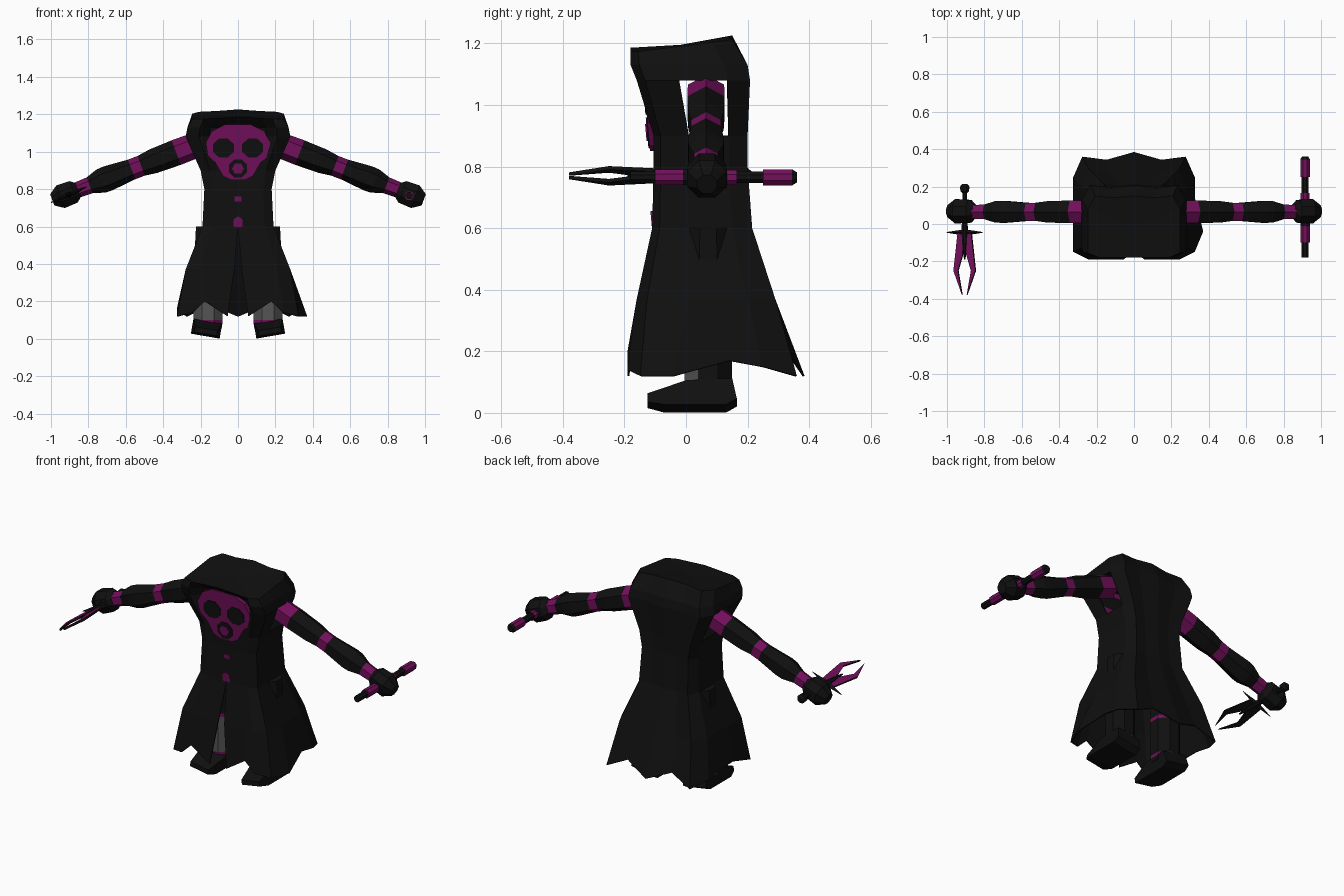
import bpy, bmesh, math
from mathutils import Matrix, Vector

if "Cube" in bpy.data.objects:
    bpy.data.objects.remove(bpy.data.objects["Cube"])


def material(name, rgb):
    m = bpy.data.materials.new(name)
    m.use_nodes = True
    m.diffuse_color = (*rgb, 1)
    m.node_tree.nodes["Principled BSDF"].inputs["Base Color"].default_value = (*rgb, 1)
    return m


BLACK, MAGENTA, GREY = 0, 1, 2
MATS = [material("cloth black", (.005, .005, .005)),
        material("magenta", (.17, .005, .105)),
        material("shin grey", (.09, .09, .09))]


def finish(name, bm, matrix=Matrix(), rule=None):
    bmesh.ops.recalc_face_normals(bm, faces=bm.faces)
    if rule:
        for f in bm.faces:
            f.material_index = rule(f)
    bm.transform(matrix)
    me = bpy.data.meshes.new(name)
    bm.to_mesh(me)
    bm.free()
    for m in MATS:
        me.materials.append(m)
    ob = bpy.data.objects.new(name, me)
    bpy.context.collection.objects.link(ob)
    return ob


def loft(name, stations, sides, matrix, spin=0, rule=None):
    """Tube along local z; each station is (position, radius, colour of next span)."""
    bm = bmesh.new()
    rings = []
    for p, r, _ in stations:
        ang = [math.tau * (i + spin) / sides for i in range(sides)]
        rings.append([bm.verts.new((r * math.cos(a), r * math.sin(a), p)) for a in ang])
    for (a, b), st in zip(zip(rings, rings[1:]), stations):
        for i in range(sides):
            j = (i + 1) % sides
            bm.faces.new((a[i], a[j], b[j], b[i])).material_index = st[2]
    bm.faces.new(rings[0]).material_index = stations[0][2]
    bm.faces.new(rings[-1]).material_index = stations[-1][2]
    return finish(name, bm, matrix, rule)


def prism(name, outline, place, rule):
    """Closed slab: place(point, side) gives the corner for side -1 and 1."""
    bm = bmesh.new()
    a, b = [[bm.verts.new(place(p, s)) for p in outline] for s in (-1, 1)]
    bm.faces.new(a)
    bm.faces.new(b)
    for i in range(len(a)):
        j = (i + 1) % len(a)
        bm.faces.new((a[i], a[j], b[j], b[i]))
    return finish(name, bm, rule=rule)


def polygon(cx, cz, rx, rz, n, spin=0):
    return [(cx + rx * math.cos(math.tau * (i + spin) / n),
             cz + rz * math.sin(math.tau * (i + spin) / n)) for i in range(n)]


# Hooded robe: columns around half the body, rings from hem to crown
columns = [(0, -1), (.55, -1), (.75, -1), (1, -.85), (1, -.25),
           (1, .2), (1, .6), (.85, 1), (.45, .94), (0, 1)]
hem_z = [.12, .2, .14, .12, .17, .17, .15, .12, .18, .12]
# z, half width, front y, back y, recessed face y, slit half width
rings = [(.12, .325, -.19, .36, None, .055), (.37, .28, -.16, .29, None, .02),
         (.6, .19, -.11, .215, None, 0), (.8, .18, -.105, .2, None, 0),
         (.9, .2, -.105, .2, None, 0), (1.08, .28, -.16, .208, -.11, 0),
         (1.13, .27, -.18, .2, -.12, 0), (1.18, .245, -.18, .15, None, 0)]
bm = bmesh.new()
grid = []
loop = [(i, 1) for i in range(10)] + [(i, -1) for i in range(8, -1, -1)]
for k, (z, hw, yf, yb, face_y, slit) in enumerate(rings):
    row = []
    for i, s in loop:
        u, v = columns[i]
        x, y, h = s * u * hw, (yf + yb) / 2 + v * (yb - yf) / 2, z
        if i == 0:
            x = s * slit
        if face_y and i < 2:
            y = face_y
        if k == 0:
            h = hem_z[i]
            if i == 9:
                y += .025
            if i == 4 and s == 1:
                x, y, h = x + .045, -.04, .12
        if k == len(rings) - 1:
            h += .02 * (v + 1) + .015 * (.4 - abs(u))
        row.append(bm.verts.new((x, y, h)))
    grid.append(row)
for k in range(len(rings) - 1):
    for c in range(len(loop) - 1):
        armhole = k == 4 and c in (4, 5, 12, 13)
        if not armhole:
            bm.faces.new((grid[k][c], grid[k][c + 1], grid[k + 1][c + 1], grid[k + 1][c]))
crown = bm.faces.new(grid[-1][:-1])
bmesh.ops.poke(bm, faces=[crown])
bmesh.ops.remove_doubles(bm, verts=bm.verts, dist=.0005)
robe = finish("hooded_robe", bm)
lining = robe.modifiers.new("cloth thickness", 'SOLIDIFY')
lining.thickness = .006
lining.offset = -1


# Mask and its details, lying on a slightly leaning plane
def plate(name, outline, lift, colour, depth):
    def place(p, s):
        front = -.118 - .09 * (p[1] - .86) - lift
        return (p[0], front + (depth if s > 0 else 0), p[1])
    prism(name, outline, place, lambda f: colour)


half = [(.07, 1.145), (.14, 1.11), (.172, 1.05), (.163, .98),
        (.12, .94), (.08, .87), (.04, .85)]
plate("mask", half + [(-x, z) for x, z in reversed(half)], 0, MAGENTA, .03)
for side, word in ((1, "left"), (-1, "right")):
    plate("eye_" + word, polygon(side * .078, 1.02, .06, .055, 8, .5), .004, BLACK, .008)
plate("snout_ring", polygon(0, .91, .053, .053, 8, .5), .004, BLACK, .008)
plate("snout_filter", polygon(0, .91, .032, .032, 6), .008, MAGENTA, .008)

# Clasps down the chest
plate("upper_clasp", [(-.018, .705), (.018, .705), (.018, .76), (-.018, .76)], 0, MAGENTA, .01)
plate("lower_clasp", polygon(0, .62, .028, .035, 6, .5), .016, MAGENTA, .009)

tilt = math.radians(110.7)
arm = [(-.04, .068, MAGENTA), (.07, .07, BLACK), (.2, .066, BLACK), (.27, .056, MAGENTA),
       (.325, .056, BLACK), (.46, .068, BLACK), (.5, .066, BLACK), (.565, .045, MAGENTA),
       (.635, .042, MAGENTA)]
fist = [(-.078, .035, BLACK), (-.045, .066, BLACK), (.03, .07, BLACK), (.078, .035, BLACK)]
leg = [(.06, .08, BLACK), (.083, .083, MAGENTA), (.1, .083, BLACK), (.31, .085, MAGENTA),
       (.33, .085, BLACK), (.6, .07, BLACK)]
boot = [(-.125, .012), (-.125, .04), (0, .08), (.15, .087), (.165, .02), (.13, 0), (-.07, 0)]


def leg_rule(f):
    z = f.calc_center_median().z
    if .083 < z < .1 or .31 < z < .33:
        return MAGENTA
    return GREY if f.normal.y < -.5 and .1 < z < .31 else BLACK


for side, word in ((1, "left"), (-1, "right")):
    # Arm and fist
    turn = Matrix.Rotation(side * tilt, 4, 'Y')
    loft("arm_" + word, arm, 6, Matrix.Translation((side * .265, .065, 1.02)) @ turn)
    loft("fist_" + word, fist, 8, Matrix.Translation((side * .92, .068, .77)) @ turn, .5)
    # Leg with shin guard and bands
    loft("leg_" + word, leg, 8, Matrix.Translation((side * .16, .072, 0)), .5, leg_rule)
    # Boot, rolled slightly outward
    roll = Matrix.Translation((side * .175, 0, .014)) @ Matrix.Rotation(-side * .17, 4, 'Y')

    def boot_corner(p, s):
        width = .06 if p[0] < -.1 else .078
        return roll @ Vector((s * width, p[0], p[1]))
    prism("boot_" + word, boot, boot_corner, lambda f: BLACK)

# Banded rod in the left hand
along_y = Matrix.Rotation(-math.pi / 2, 4, 'X')
rod = [(-.18, .02, BLACK), (-.1, .02, MAGENTA), (-.1, .027, MAGENTA), (-.01, .027, BLACK),
       (.12, .026, MAGENTA), (.165, .026, BLACK), (.165, .02, BLACK), (.25, .02, MAGENTA),
       (.25, .028, MAGENTA), (.345, .028, BLACK), (.36, .018, BLACK)]
loft("rod", rod, 8, Matrix.Translation((.915, 0, .765)) @ along_y, .5)

# Two-pronged dagger in the right hand
grip = Matrix.Translation((-.905, 0, .77)) @ Matrix.Rotation(-.42, 4, 'Y')
handle = [(-.19, .004, BLACK), (-.1, .016, BLACK), (-.04, .018, BLACK), (.165, .013, BLACK),
          (.175, .025, BLACK), (.2, .027, BLACK), (.215, .014, BLACK)]
loft("dagger_handle", handle, 8, grip @ along_y)
guard = [(-.105, .002, BLACK), (-.02, .014, BLACK), (.02, .014, BLACK), (.105, .002, BLACK)]
loft("dagger_guard", guard, 4,
     grip @ Matrix.Translation((0, -.045, 0)) @ Matrix.Rotation(math.pi / 2, 4, 'Y'))
prong = [(.004, -.05), (.04, -.05), (.064, -.25), (.014, -.38), (.038, -.25), (.01, -.16)]
for side, word in ((1, "left"), (-1, "right")):
    prism("dagger_prong_" + word, prong,
          lambda p, s: grip @ Vector((side * p[0], p[1], s * .006)),
          lambda f: MAGENTA if f.normal.z > .5 else BLACK)
